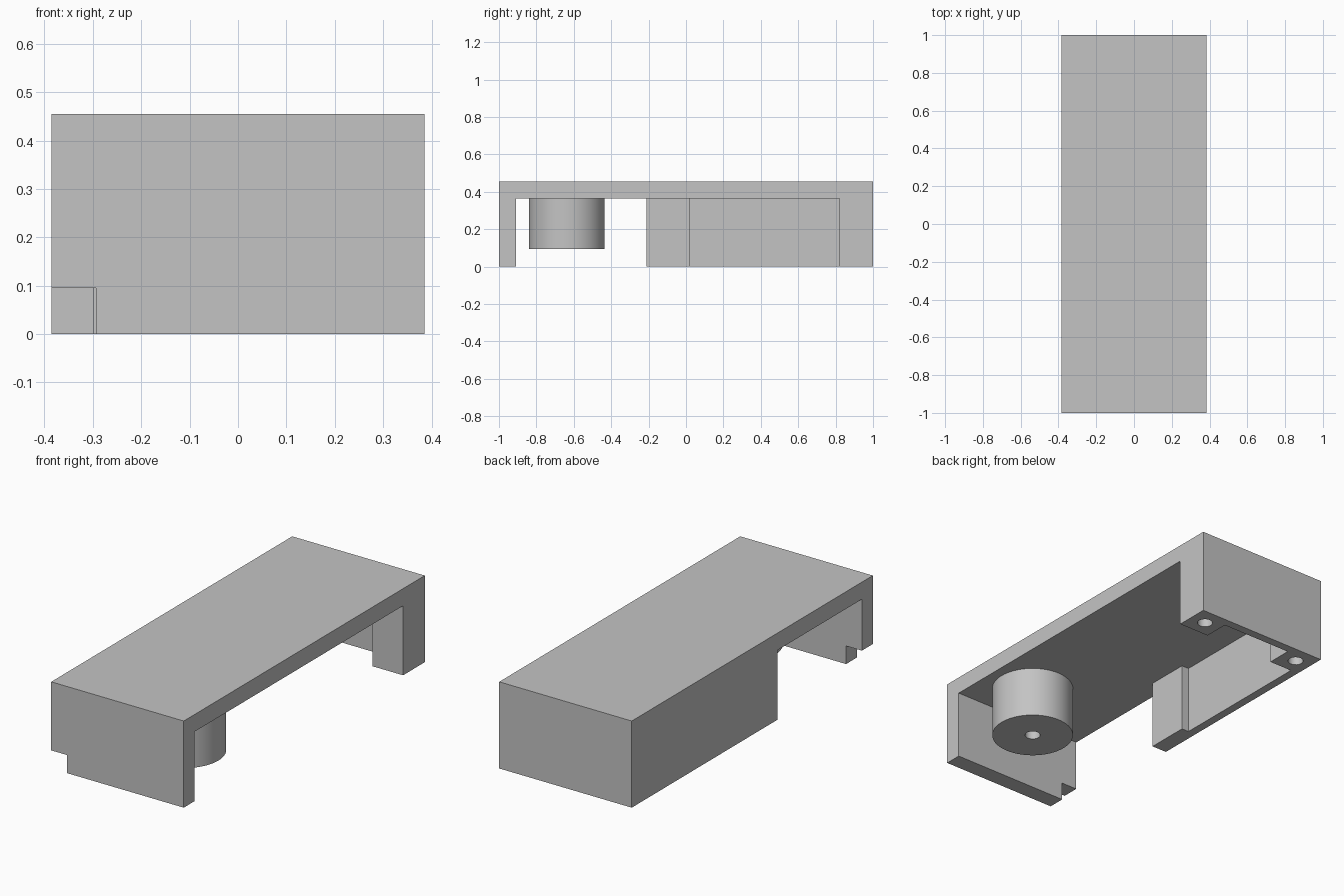
import bpy
import bmesh
import math

if "Cube" in bpy.data.objects:
    bpy.data.objects.remove(bpy.data.objects["Cube"], do_unlink=True)

# Overall sizes
HALF_X, HALF_Y = 0.385, 1.0
TOP, CEILING = 0.455, 0.365
WALL, THIN = 0.09, 0.045
HOLE_R = 0.038

grey = bpy.data.materials.new("plain grey")
grey.use_nodes = True
colour = (0.55, 0.55, 0.55, 1)
grey.diffuse_color = colour
grey.node_tree.nodes["Principled BSDF"].inputs["Base Color"].default_value = colour


def prism(name, points, direction):
    """Extrude a flat outline of 3D points along a direction."""
    bm = bmesh.new()
    face = bm.faces.new([bm.verts.new(p) for p in points])
    grown = bmesh.ops.extrude_face_region(bm, geom=[face])
    verts = [g for g in grown["geom"] if isinstance(g, bmesh.types.BMVert)]
    bmesh.ops.translate(bm, verts=verts, vec=direction)
    bmesh.ops.recalc_face_normals(bm, faces=bm.faces)
    mesh = bpy.data.meshes.new(name)
    bm.to_mesh(mesh)
    bm.free()
    mesh.materials.append(grey)
    obj = bpy.data.objects.new(name, mesh)
    bpy.context.scene.collection.objects.link(obj)
    return obj


def rod(name, x, y, z0, z1, radius, sides):
    angles = [math.tau * i / sides for i in range(sides)]
    ring = [(x + radius * math.cos(a), y + radius * math.sin(a), z0) for a in angles]
    return prism(name, ring, (0, 0, z1 - z0))


def combine(target, tool, operation):
    """Apply a boolean and remove the tool."""
    mod = target.modifiers.new("combine", "BOOLEAN")
    mod.operation, mod.solver, mod.object = operation, "EXACT", tool
    bpy.ops.object.select_all(action="DESELECT")
    bpy.context.view_layer.objects.active = target
    target.select_set(True)
    bpy.ops.object.modifier_apply(modifier=mod.name)
    bpy.data.objects.remove(tool, do_unlink=True)


# Top plate and front wall as one side profile
profile = [(-HALF_Y, 0), (-HALF_Y + WALL, 0), (-HALF_Y + WALL, CEILING),
           (HALF_Y, CEILING), (HALF_Y, TOP), (-HALF_Y, TOP)]
housing = prism("housing", [(-HALF_X, y, z) for y, z in profile], (2 * HALF_X, 0, 0))

# Back wall with two corner bosses, and the stepped side wall
boss_x, boss_y = 0.206, 0.82
plan = [(HALF_X, HALF_Y), (HALF_X, boss_y), (boss_x, boss_y),
        (boss_x, HALF_Y - THIN), (-boss_x, HALF_Y - THIN), (-boss_x, boss_y),
        (THIN - HALF_X, boss_y), (THIN - HALF_X, 0.02), (0.087 - HALF_X, 0.02),
        (0.087 - HALF_X, -0.21), (-HALF_X, -0.21), (-HALF_X, HALF_Y)]
walls = prism("back_walls", [(x, y, 0) for x, y in plan], (0, 0, CEILING + 0.04))
combine(housing, walls, "UNION")

# Corner notch in the front wall
notch = [(-HALF_X - 0.1, -0.1), (-0.293, -0.1), (-0.293, 0.095), (-HALF_X - 0.1, 0.095)]
cutter = prism("notch_cutter", [(x, -HALF_Y - 0.1, z) for x, z in notch], (0, 0.25, 0))
combine(housing, cutter, "DIFFERENCE")

# Screw holes in the corner bosses
for side in (-1, 1):
    drill = rod("boss_drill", side * 0.297, 0.908, -0.1, 0.27, HOLE_R, 32)
    combine(housing, drill, "DIFFERENCE")

# Round standoff under the plate with a centre hole
post_x, post_y = 0.13, -0.637
standoff = rod("round_standoff", post_x, post_y, 0.095, CEILING, 0.2025, 64)
drill = rod("post_drill", post_x, post_y, 0, 0.34, HOLE_R, 32)
combine(standoff, drill, "DIFFERENCE")

# Merge flat faces and smooth the round ones
for obj in (housing, standoff):
    bm = bmesh.new()
    bm.from_mesh(obj.data)
    bmesh.ops.remove_doubles(bm, verts=bm.verts, dist=0.0001)
    bmesh.ops.dissolve_limit(bm, angle_limit=0.01, verts=bm.verts, edges=bm.edges)
    bm.to_mesh(obj.data)
    bm.free()
    bpy.ops.object.select_all(action="DESELECT")
    bpy.context.view_layer.objects.active = obj
    obj.select_set(True)
    bpy.ops.object.shade_smooth_by_angle(angle=math.radians(30))
